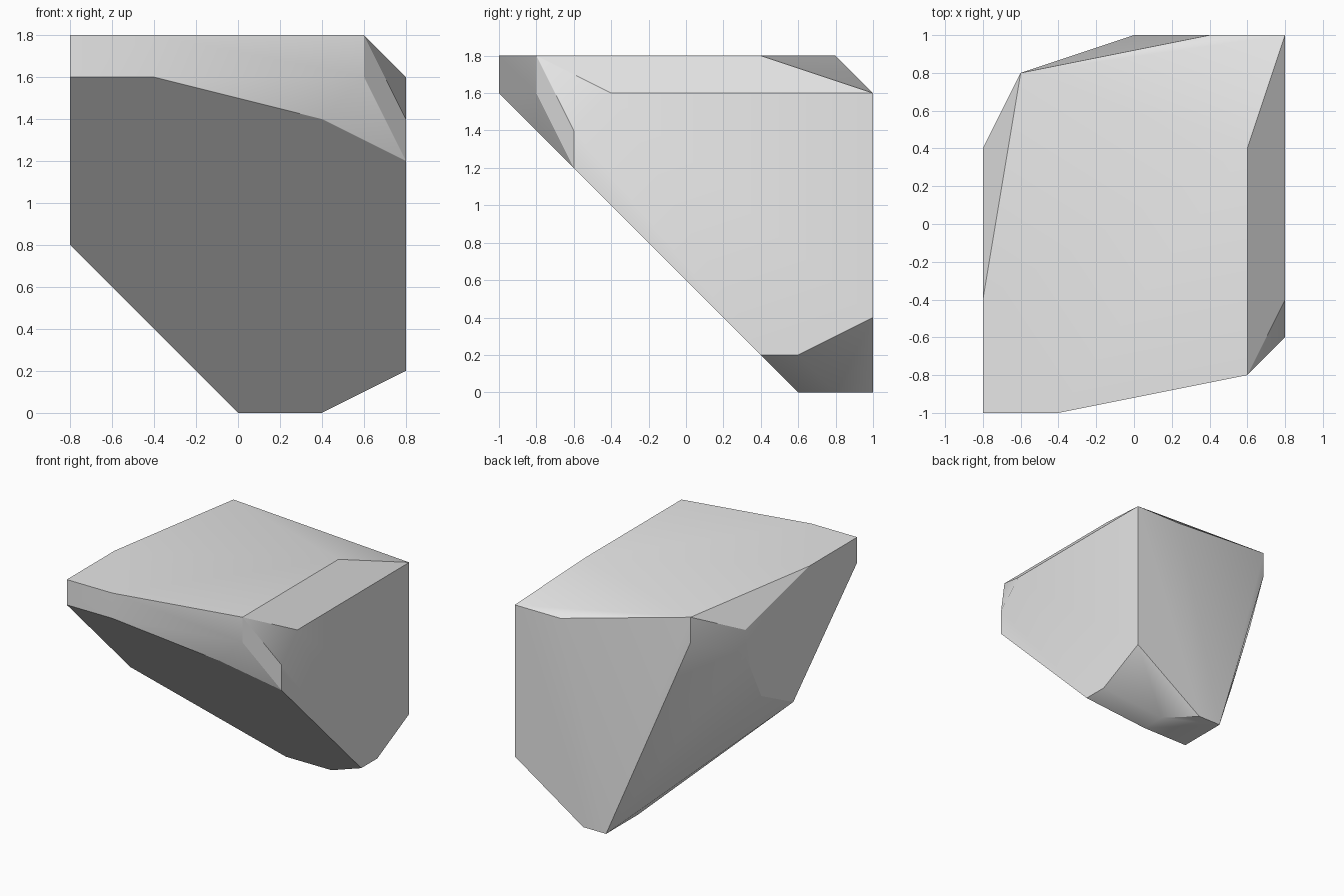
import bpy
import bmesh
import math

cube = bpy.data.objects.get("Cube")
if cube:
    bpy.data.objects.remove(cube, do_unlink=True)

GRID = 0.2  # corners sit on a regular grid


def make_material(name, colour):
    material = bpy.data.materials.new(name)
    material.use_nodes = True
    material.diffuse_color = colour
    shader = next(n for n in material.node_tree.nodes if n.type == "BSDF_PRINCIPLED")
    shader.inputs["Base Color"].default_value = colour
    return material


def rock_corners():
    """Corners of the rock, grouped by the flat side they lie on."""
    corners = []

    # Sloping underside that faces the front
    underside = [(-4, 8), (-2, 8), (2, 7), (4, 6), (4, 1), (2, 0), (0, 0), (-4, 4)]
    corners += [(x, 3 - z, z) for x, z in underside]

    # Upright sides
    corners += [(4, y, z) for y, z in [(-3, 7), (-2, 8), (5, 8), (5, 2), (3, 1)]]
    corners += [(-4, y, z) for y, z in [(-5, 9), (-2, 9), (2, 8), (2, 7), (1, 5)]]

    # Back
    corners += [(x, 5, z) for x, z in [(2, 8), (0, 0), (1, 0)]]

    # Top, with two chipped edges dropping one step below it
    corners += [(x, y, 9) for x, y in [(-2, -5), (3, -4), (3, 2), (-3, 4)]]
    corners += [(3, -4, 8), (-3, 4, 8)]

    # Foot
    corners.append((2, 4, 0))
    return corners


def build_rock():
    bm = bmesh.new()
    for corner in rock_corners():
        bm.verts.new([GRID * value for value in corner])

    # Wrap the corners in a convex skin and merge its flat sides
    hull = bmesh.ops.convex_hull(bm, input=bm.verts[:])
    leftover = {v for key in ("geom_interior", "geom_unused") for v in hull[key]
                if isinstance(v, bmesh.types.BMVert)}
    bmesh.ops.delete(bm, geom=list(leftover), context="VERTS")
    bmesh.ops.dissolve_limit(bm, angle_limit=math.radians(1),
                             verts=bm.verts[:], edges=bm.edges[:])
    bmesh.ops.recalc_face_normals(bm, faces=bm.faces[:])

    mesh = bpy.data.meshes.new("rock")
    bm.to_mesh(mesh)
    bm.free()
    mesh.materials.append(make_material("stone grey", (0.8, 0.8, 0.8, 1)))

    rock = bpy.data.objects.new("rock", mesh)
    bpy.context.collection.objects.link(rock)
    return rock


# Soft facets with crisp edges
rock = build_rock()
bpy.ops.object.select_all(action="DESELECT")
rock.select_set(True)
bpy.context.view_layer.objects.active = rock
bpy.ops.object.shade_smooth_by_angle(angle=math.radians(30))
